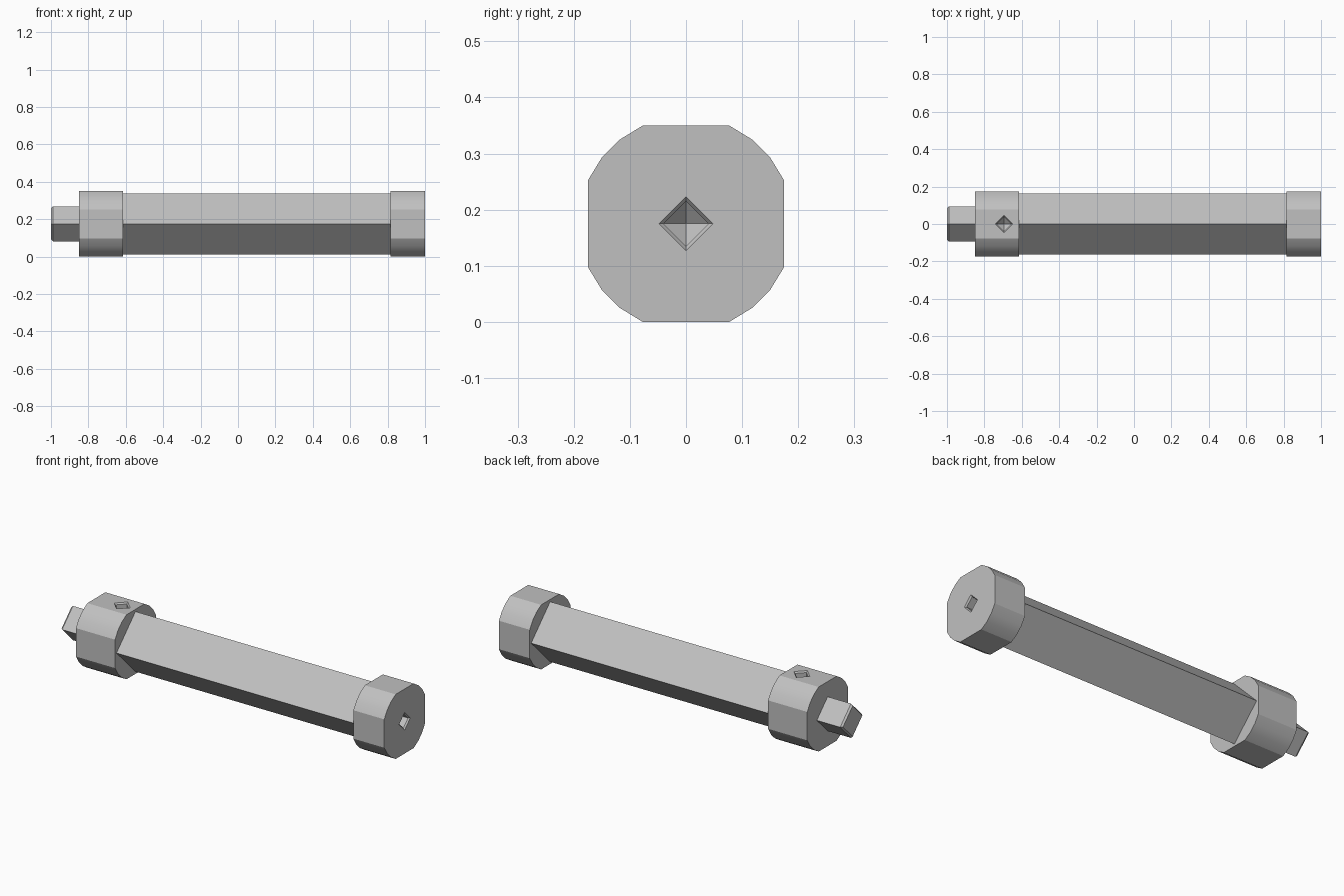
import bpy, bmesh
from mathutils import Matrix, Vector

cube = bpy.data.objects.get("Cube")
if cube:
    bpy.data.objects.remove(cube, do_unlink=True)

AXIS_Z = 0.175

steel = bpy.data.materials.new("steel_grey")
steel.use_nodes = True
colour = (0.53, 0.53, 0.53, 1)
steel.diffuse_color = colour
steel.node_tree.nodes["Principled BSDF"].inputs["Base Color"].default_value = colour


def diamond(r):
    return [(r, 0), (0, r), (-r, 0), (0, -r)]


def loft(name, sections, matrix=None):
    """Join (x, outline) sections along the x axis into a closed solid."""
    bm = bmesh.new()
    rings = [[bm.verts.new((x, y, z)) for y, z in pts] for x, pts in sections]
    for a, b in zip(rings, rings[1:]):
        n = len(a)
        for i in range(n):
            bm.faces.new((a[i], a[(i + 1) % n], b[(i + 1) % n], b[i]))
    bm.faces.new(rings[0])
    bm.faces.new(rings[-1])
    bmesh.ops.remove_doubles(bm, verts=bm.verts, dist=1e-6)
    bm.transform(matrix or Matrix.Translation((0, 0, AXIS_Z)))
    bmesh.ops.recalc_face_normals(bm, faces=bm.faces)
    mesh = bpy.data.meshes.new(name)
    bm.to_mesh(mesh)
    bm.free()
    mesh.materials.append(steel)
    obj = bpy.data.objects.new(name, mesh)
    bpy.context.collection.objects.link(obj)
    return obj


def activate(obj):
    bpy.ops.object.select_all(action="DESELECT")
    obj.select_set(True)
    bpy.context.view_layer.objects.active = obj


def cut_recess(obj, mouth, outward):
    """Sink a chamfered square recess with a pointed floor."""
    turn = Vector((1, 0, 0)).rotation_difference(Vector(outward)).to_matrix().to_4x4()
    cutter = loft("recess_cutter",
                  [(0.01, diamond(0.058)), (-0.008, diamond(0.04)),
                   (-0.05, diamond(0.04)), (-0.08, diamond(0.0005))],
                  Matrix.Translation(mouth) @ turn)
    cutter.hide_render = True
    mod = obj.modifiers.new("recess", "BOOLEAN")
    mod.operation = "DIFFERENCE"
    mod.solver = "EXACT"
    mod.object = cutter
    activate(obj)
    bpy.ops.object.modifier_apply(modifier=mod.name)
    bpy.data.objects.remove(cutter, do_unlink=True)


# Collar outline: a square with faceted round corners
corner = [(0.175, 0.077), (0.15, 0.118), (0.118, 0.15), (0.077, 0.175)]
collar = []
for quarter in range(4):
    collar += corner
    corner = [(-z, y) for y, z in corner]

# Square bar set on edge between the collars
bar = loft("square_bar", [(-0.615, diamond(0.163)), (0.815, diamond(0.163))])

# Collars at both ends
drive_collar = loft("drive_collar", [(-0.85, collar), (-0.615, collar)])
end_collar = loft("end_collar", [(0.815, collar), (1.0, collar)])

# Square drive tang with a chamfered tip
tang = loft("drive_tang", [(-1.0, diamond(0.083)), (-0.99, diamond(0.093)),
                           (-0.845, diamond(0.093))])

# Recesses in the end, the tang tip and the top of the drive collar
cut_recess(end_collar, (1.0, 0, AXIS_Z), (1, 0, 0))
cut_recess(tang, (-1.0, 0, AXIS_Z), (-1, 0, 0))
cut_recess(drive_collar, (-0.695, 0, 2 * AXIS_Z), (0, 0, 1))

# Soft shading only across the round collar corners
for part in (bar, drive_collar, end_collar, tang):
    activate(part)
    bpy.ops.object.shade_smooth_by_angle(angle=0.5)
